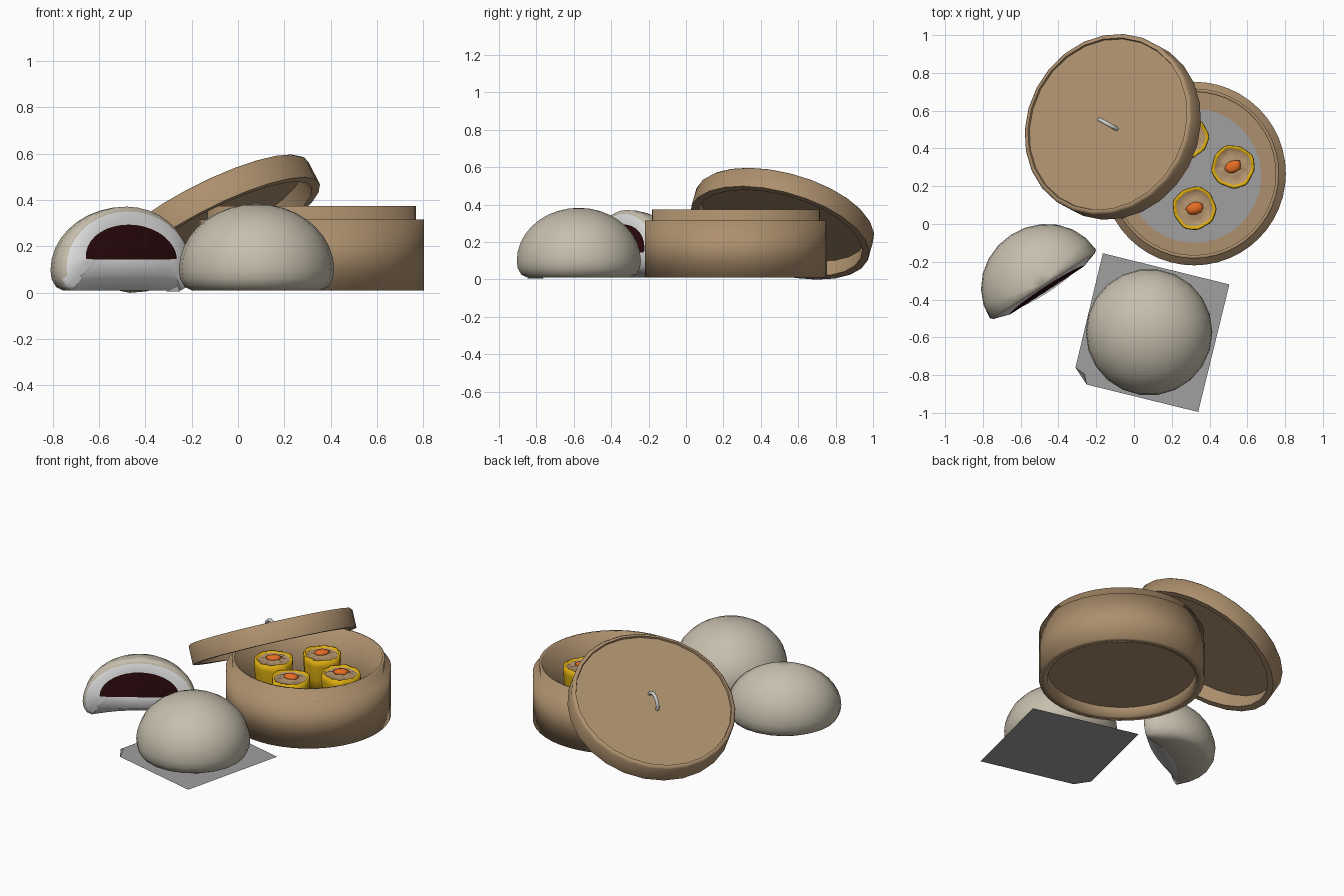
import bpy, bmesh, random
from math import sin, cos, pi, radians
from mathutils import Vector, Matrix

cube = bpy.data.objects.get("Cube")
if cube:
    bpy.data.objects.remove(cube)
random.seed(4)


def material(name, *rgb):
    m = bpy.data.materials.new(name)
    m.use_nodes = True
    m.diffuse_color = (*rgb, 1)
    m.node_tree.nodes["Principled BSDF"].inputs["Base Color"].default_value = (*rgb, 1)
    return m


wood = material("bamboo wood", .42, .28, .155)
dough = material("steamed dough", .57, .52, .42)
crumb = material("white crumb", .84, .84, .84)
paste = material("dark red paste", .025, .003, .004)
paper = material("grey paper", .35, .35, .355)
wrapper = material("yellow wrapper", .74, .43, .005)
meat = material("tan meat", .46, .3, .16)
roe = material("orange roe", .95, .18, .02)
metal = material("pale metal", .6, .6, .57)


def select_only(ob):
    bpy.ops.object.select_all(action='DESELECT')
    ob.select_set(True)
    bpy.context.view_layer.objects.active = ob


def finish(bm, name, mats, matrix=Matrix(), angle=35, solid=True):
    bmesh.ops.remove_doubles(bm, verts=bm.verts, dist=.0005)
    if solid:
        bmesh.ops.recalc_face_normals(bm, faces=bm.faces)
    me = bpy.data.meshes.new(name)
    bm.to_mesh(me)
    bm.free()
    for m in mats:
        me.materials.append(m)
    ob = bpy.data.objects.new(name, me)
    ob.matrix_world = matrix
    bpy.context.collection.objects.link(ob)
    select_only(ob)
    if angle:
        bpy.ops.object.shade_smooth_by_angle(angle=radians(angle))


def bridge(bm, a, b, closed, mat=0):
    n = len(a)
    for i in range(n if closed else n - 1):
        j = (i + 1) % n
        bm.faces.new((a[i], a[j], b[j], b[i])).material_index = mat


def lathe(bm, profile, steps, mats=None, turn=2 * pi, wave=None):
    """Turn an (r, z) profile about z; wave(angle) scales the radius."""
    full = turn > 6
    angles = [turn * i / steps for i in range(steps if full else steps + 1)]
    rings = []
    for r, z in profile:
        rings.append([bm.verts.new((r * cos(a) * (wave(a) if wave else 1),
                                    r * sin(a) * (wave(a) if wave else 1), z)) for a in angles])
    for k in range(len(rings) - 1):
        bridge(bm, rings[k], rings[k + 1], full, mats[k] if mats else 0)
    return rings


def place(x, y, z=0, turn=0):
    return Matrix.Translation((x, y, z)) @ Matrix.Rotation(radians(turn), 4, 'Z')


# Steamer basket wall with a stepped rim, softly shaded
BX, BY = .318, .267
bm = bmesh.new()
lathe(bm, [(.437, .01), (.486, .01), (.486, .315), (.45, .31), (.45, .375), (.432, .375),
           (.432, .08), (.437, .01)], 48)
finish(bm, "basket_wall", [wood], place(BX, BY), 100)

# Raised basket floor and its round paper liner
for name, mat, r, low, high, y in (("basket_floor", wood, .436, .07, .085, BY),
                                   ("basket_liner", paper, .355, .084, .09, BY - .012)):
    bm = bmesh.new()
    lathe(bm, [(0, low), (r, low), (r, high), (0, high)], 48)
    finish(bm, name, [mat], place(BX, y))

# Lid leaning on the basket, with a slightly recessed panel
normal = Vector((-.443, .245, .863)).normalized()
tilt = Vector((0, 0, 1)).rotation_difference(normal).to_matrix().to_4x4()
lid_matrix = Matrix.Translation((-.088, .501, .249)) @ tilt
bm = bmesh.new()
lathe(bm, [(0, .09), (.455, .09), (.455, 0), (.494, 0), (.494, .108), (.483, .12),
           (.47, .12), (.467, .108), (0, .108)], 26)
finish(bm, "steamer_lid", [wood], lid_matrix, 50)

# Arched lid handle
cu = bpy.data.curves.new("lid_handle", 'CURVE')
cu.dimensions = '3D'
cu.bevel_depth = .011
cu.bevel_resolution = 2
cu.use_fill_caps = True
sp = cu.splines.new('POLY')
sp.points.add(10)
for i, p in enumerate(sp.points):
    a = pi * i / 10
    p.co = (.058 * cos(a) * .88, -.058 * cos(a) * .48, .105 + .052 * sin(a), 1)
cu.materials.append(metal)
handle = bpy.data.objects.new("lid_handle", cu)
handle.matrix_world = lid_matrix
bpy.context.collection.objects.link(handle)
select_only(handle)
bpy.ops.object.convert(target='MESH')
bpy.ops.object.shade_smooth()

# Bun side profile from the foot up to the crown
R, FOOT = .335, .28
side = [(FOOT, .01), (.31, .025), (.33, .06)]
side += [(R * cos(pi / 2 * i / 9), .1 + .283 * sin(pi / 2 * i / 9)) for i in range(9)] + [(0, .383)]

# Whole bun
bm = bmesh.new()
lathe(bm, [(0, .01)] + side, 22)
finish(bm, "whole_bun", [dough], place(.08, -.573), 60)

# Half bun: turned shell, slightly hollowed underside, rounded cut face with filling
bm = bmesh.new()
N = 12
rings = lathe(bm, side, N, turn=pi)
under = [bm.verts.new((FOOT * cos(pi * i / N), .07 * sin(pi * i / N) ** 2, .01)) for i in range(N + 1)]
bridge(bm, rings[0], under, False)
outline = [r[0].co.copy() for r in rings]
outline += [r[-1].co.copy() for r in reversed(rings[:-1])]
dome_count = len(outline)
outline += [v.co.copy() for v in reversed(under[1:-1])]


def edge_ring(i, p):
    if i < dome_count:
        return (p.x * .95, -.014, .19 + (p.z - .19) * .89)
    return (p.x * .97, -.02 - .5 * p.y, .075)


def paste_ring(i, p):
    z = .153 + (p.z - .1) * (.53 if p.z > .1 else .05)
    return (p.x * .7, -.043 + .16 * (z - .15), z)


loops = [[bm.verts.new(p) for p in outline]]
for rule in (edge_ring, paste_ring):
    loops.append([bm.verts.new(rule(i, p)) for i, p in enumerate(outline)])
bridge(bm, loops[0], loops[1], True, 0)
bridge(bm, loops[1], loops[2], True, 1)
bm.faces.new(loops[2]).material_index = 2
for f in bm.faces:
    if f.material_index == 0 and f.calc_center_median().z < .08 \
            and any(v in loops[0] for v in f.verts):
        f.material_index = 1
squash = Matrix.Diagonal((1, .93, .97, 1))
finish(bm, "half_bun", [dough, crumb, paste], place(-.482, -.318, 0, 33) @ squash, 75)

# Square paper under the whole bun with one turned-up corner
bm = bmesh.new()
corners = [(.34, -.995), (.505, -.32), (-.165, -.155), (-.31, -.76), (-.25, -.85)]
sheet = [bm.verts.new((x, y, .005)) for x, y in corners]
bm.faces.new(sheet)
bm.faces.new((sheet[3], sheet[4], bm.verts.new((-.262, -.795, .03))))
finish(bm, "bun_paper", [paper], angle=0, solid=False)

# Four open dumplings with wavy wrappers and a lumpy roe garnish
cup = [(0, 0), (.092, 0), (.106, .1), (.114, .19), (.112, .228), (.1, .23), (.095, .22),
       (.055, .228), (0, .232)]
for n, (x, y) in enumerate([(.32, .083), (.525, .303), (.088, .24), (.28, .46)], 1):
    phase = random.uniform(0, 6)
    bm = bmesh.new()
    lathe(bm, cup, 32, [0] * 6 + [1] * 2,
          wave=lambda a: 1 + .02 * sin(9 * a + phase) + .025 * sin(4 * a + 2 * phase))
    for v in bm.verts:
        if v.co.z > .2:
            v.co.z += random.uniform(-.004, .004)
    finish(bm, f"dumpling_{n}", [wrapper, meat], place(x, y, .088), 180)

    bm = bmesh.new()
    bmesh.ops.create_icosphere(bm, subdivisions=2, radius=1)
    for v in bm.verts:
        lump = random.uniform(.88, 1.1)
        v.co = Vector((v.co.x * .046, v.co.y * .033, v.co.z * .018)) * lump
    finish(bm, f"roe_garnish_{n}", [roe], place(x, y, .322, 15 * n), 180)
